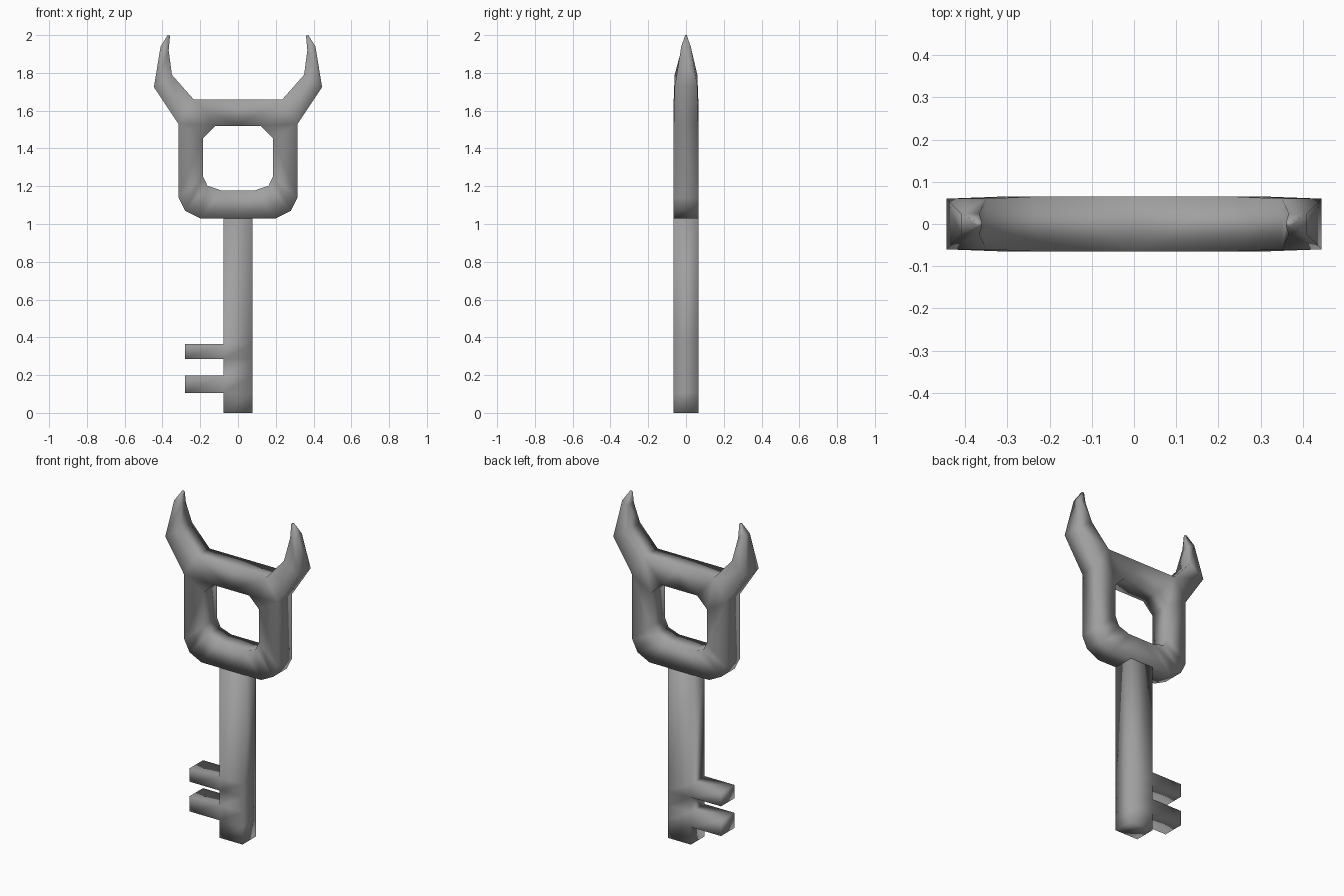
import bpy
import bmesh

cube = bpy.data.objects.get("Cube")
if cube:
    bpy.data.objects.remove(cube, do_unlink=True)

DEPTH = 0.065  # half thickness of the key

# Single dull metal colour
metal = bpy.data.materials.new("dull grey metal")
metal.use_nodes = True
GREY = (0.35, 0.35, 0.35, 1)
metal.diffuse_color = GREY
metal.node_tree.nodes["Principled BSDF"].inputs["Base Color"].default_value = GREY


def finish(bm, name):
    """Turn a bmesh into a smooth-shaded object."""
    bmesh.ops.recalc_face_normals(bm, faces=bm.faces)
    for face in bm.faces:
        face.smooth = True
    mesh = bpy.data.meshes.new(name)
    bm.to_mesh(mesh)
    bm.free()
    mesh.materials.append(metal)
    obj = bpy.data.objects.new(name, mesh)
    bpy.context.collection.objects.link(obj)
    return obj


def loop(bm, outer, inner, y):
    """Four-sided section spanning the outer and inner outline points."""
    return [bm.verts.new((p[0], d, p[1]))
            for p, d in ((outer, -y), (inner, -y), (inner, y), (outer, y))]


def loft(bm, loops, skip=None):
    """Join neighbouring sections; skip = (span, side) left open."""
    for n, (a, b) in enumerate(zip(loops, loops[1:])):
        for s in range(4):
            if (n, s) != skip:
                t = (s + 1) % 4
                bm.faces.new((a[s], a[t], b[t], b[s]))


# Handle: half of the ring, with a horn growing out of its upper corner
ring = [((0, 1.03), (0, 1.178)),
        ((0.2, 1.03), (0.09, 1.178)),
        ((0.28, 1.07), (0.162, 1.203)),
        ((0.315, 1.14), (0.185, 1.252)),
        ((0.315, 1.53), (0.185, 1.455)),
        ((0.235, 1.66), (0.12, 1.52)),
        ((0, 1.66), (0, 1.52))]
horn = [((0.445, 1.725), (0.35, 1.79), 0.06),
        ((0.41, 1.94), (0.367, 1.92), 0.025),
        ((0.372, 2.0), (0.36, 1.997), 0.004)]

bm = bmesh.new()
sections = [loop(bm, o, i, DEPTH) for o, i in ring]
loft(bm, sections, skip=(4, 3))
low, high = sections[4], sections[5]
base = [low[0], high[0], high[3], low[3]]
horn_loops = [base] + [loop(bm, o, i, y) for o, i, y in horn]
loft(bm, horn_loops)
bm.faces.new(horn_loops[-1])
handle = finish(bm, "horned_handle")
mirror = handle.modifiers.new("mirror", 'MIRROR')
mirror.use_clip = True

# Shaft: a bar with loops at the tooth heights
bm = bmesh.new()
levels = [0, 0.106, 0.197, 0.286, 0.366, 1.03]
bars = [[bm.verts.new((x, y, z)) for x, y in
         ((-0.078, -DEPTH), (0.076, -DEPTH), (0.076, DEPTH), (-0.078, DEPTH))]
        for z in levels]
loft(bm, bars)
bm.faces.new(bars[0])
bm.faces.new(bars[-1])

# Teeth: pull two of the side faces outwards
bm.faces.ensure_lookup_table()
teeth = [bm.faces[span * 4 + 3] for span in (1, 3)]
made = bmesh.ops.extrude_discrete_faces(bm, faces=teeth)["faces"]
for face in made:
    bmesh.ops.translate(bm, verts=face.verts, vec=(-0.202, 0, 0))
finish(bm, "toothed_shaft")
